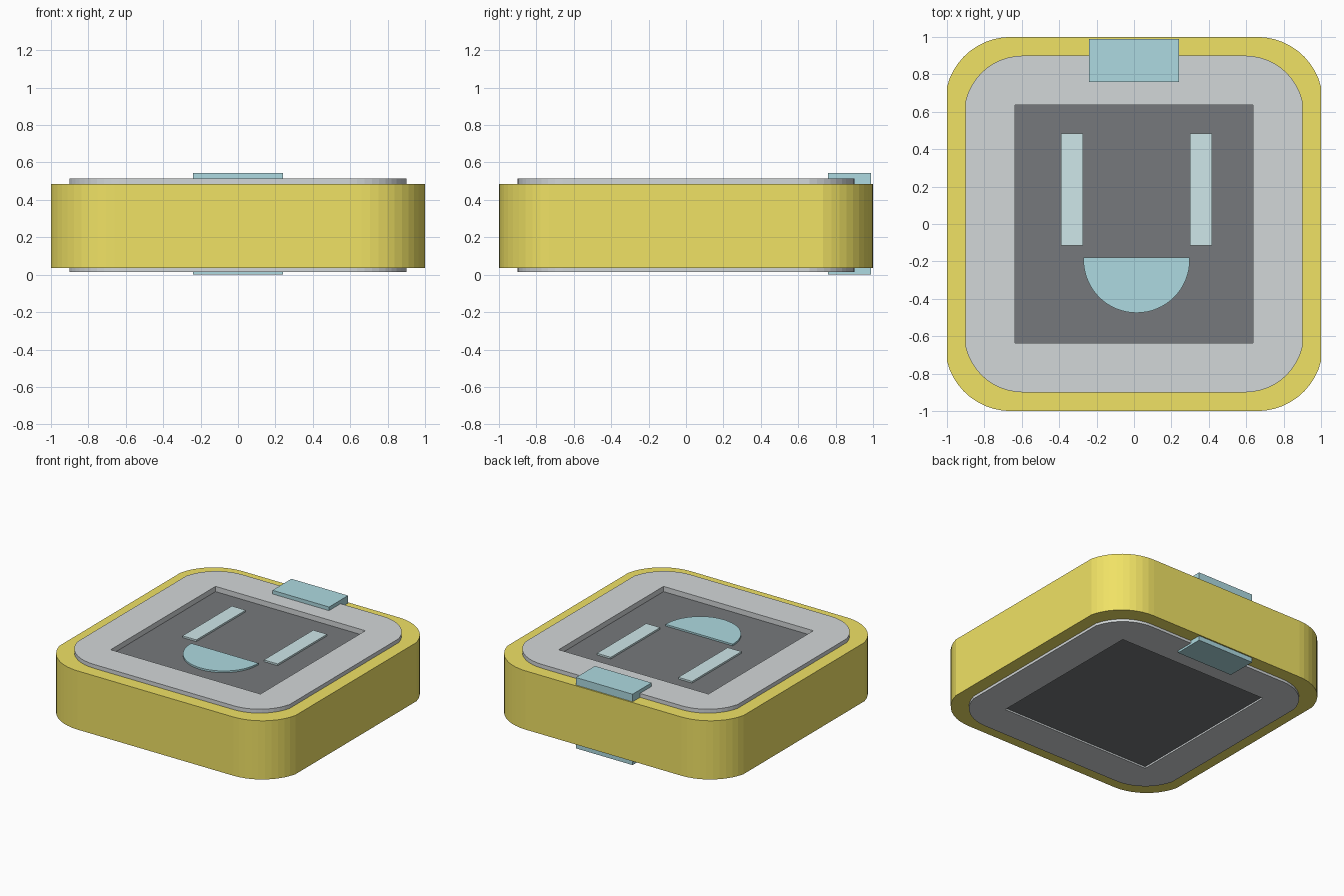
import bpy, bmesh, math

if "Cube" in bpy.data.objects:
    bpy.data.objects.remove(bpy.data.objects["Cube"])


def material(name, rgb):
    m = bpy.data.materials.new(name)
    m.diffuse_color = (*rgb, 1)
    m.use_nodes = True
    m.node_tree.nodes["Principled BSDF"].inputs["Base Color"].default_value = m.diffuse_color
    return m


yellow = material("yellow", (0.87, 0.76, 0.13))
grey = material("grey", (0.65, 0.68, 0.69))
dark = material("dark", (0.18, 0.19, 0.20))
teal = material("teal", (0.42, 0.70, 0.75))
pale = material("pale_teal", (0.62, 0.80, 0.82))


def finish(name, bm, mat):
    bmesh.ops.recalc_face_normals(bm, faces=bm.faces)
    me = bpy.data.meshes.new(name)
    bm.to_mesh(me)
    bm.free()
    me.materials.append(mat)
    ob = bpy.data.objects.new(name, me)
    bpy.context.collection.objects.link(ob)
    return ob


def prism(name, pts, z0, z1, mat):
    """Solid extruded from a closed outline."""
    bm = bmesh.new()
    face = bm.faces.new([bm.verts.new((x, y, z0)) for x, y in pts])
    top = bmesh.ops.extrude_face_region(bm, geom=[face], use_keep_orig=True)
    verts = [g for g in top["geom"] if isinstance(g, bmesh.types.BMVert)]
    bmesh.ops.translate(bm, verts=verts, vec=(0, 0, z1 - z0))
    return finish(name, bm, mat)


def ring(name, outer, inner, z0, z1, mat):
    """Frame between two outlines, extruded in z."""
    bm = bmesh.new()
    loops = [[bm.verts.new((x, y, z)) for x, y in pts]
             for pts, z in ((outer, z0), (outer, z1), (inner, z1), (inner, z0))]
    n = len(outer)
    for k in range(4):
        a, b = loops[k], loops[(k + 1) % 4]
        for i in range(n):
            j = (i + 1) % n
            bm.faces.new((a[i], a[j], b[j], b[i]))
    return finish(name, bm, mat)


def rect(x0, x1, y0, y1):
    return [(x0, y0), (x1, y0), (x1, y1), (x0, y1)]


def rounded_outline(scale, segments=10):
    """Square whose corner arcs meet the left and right sides at a slight kink."""
    cx, cy, r = 0.66, 0.65, 0.35
    start = math.acos((1 - cx) / r)
    arc = []
    for i in range(segments + 1):
        a = start + (math.pi / 2 - start) * i / segments
        arc.append((cx + r * math.cos(a), cy + r * math.sin(a)))
    top = arc + [(-x, y) for x, y in reversed(arc)]
    return [(x * scale, y * scale) for x, y in top + [(-x, -y) for x, y in top]]


def square_match(pts, h):
    """Project outline points onto a square, with each arc's middle on a corner."""
    out = []
    for x, y in pts:
        i = len(out) % 11
        first_quadrant_step = i if x * y > 0 else 10 - i
        t = first_quadrant_step / 5
        u, v = (h, h * t) if t <= 1 else (h * (2 - t), h)
        out.append((math.copysign(u, x), math.copysign(v, y)))
    return out


# casing: yellow shell around a grey frame
shell = rounded_outline(1.0)
plate = rounded_outline(0.9)
ring("outer_shell", shell, plate, 0.035, 0.485, yellow)
ring("inner_frame", plate, square_match(plate, 0.635), 0.015, 0.515, grey)

# recessed screen, visible on both sides
prism("screen", rect(-0.635, 0.635, -0.635, 0.635), 0.028, 0.475, dark)

# clip through the back edge
prism("clip", rect(-0.24, 0.24, 0.76, 0.99), 0.0, 0.543, teal)

# face on the screen
for side, x in (("left", -0.39), ("right", 0.30)):
    prism(side + "_eye", rect(x, x + 0.117, -0.115, 0.483), 0.47, 0.488, pale)
mouth = [(0.298, -0.18), (-0.27, -0.18)]
for i in range(33):
    a = math.pi + math.pi * i / 32
    mouth.append((0.014 + 0.284 * math.cos(a), -0.191 + 0.284 * math.sin(a)))
prism("mouth", mouth, 0.47, 0.488, teal)
